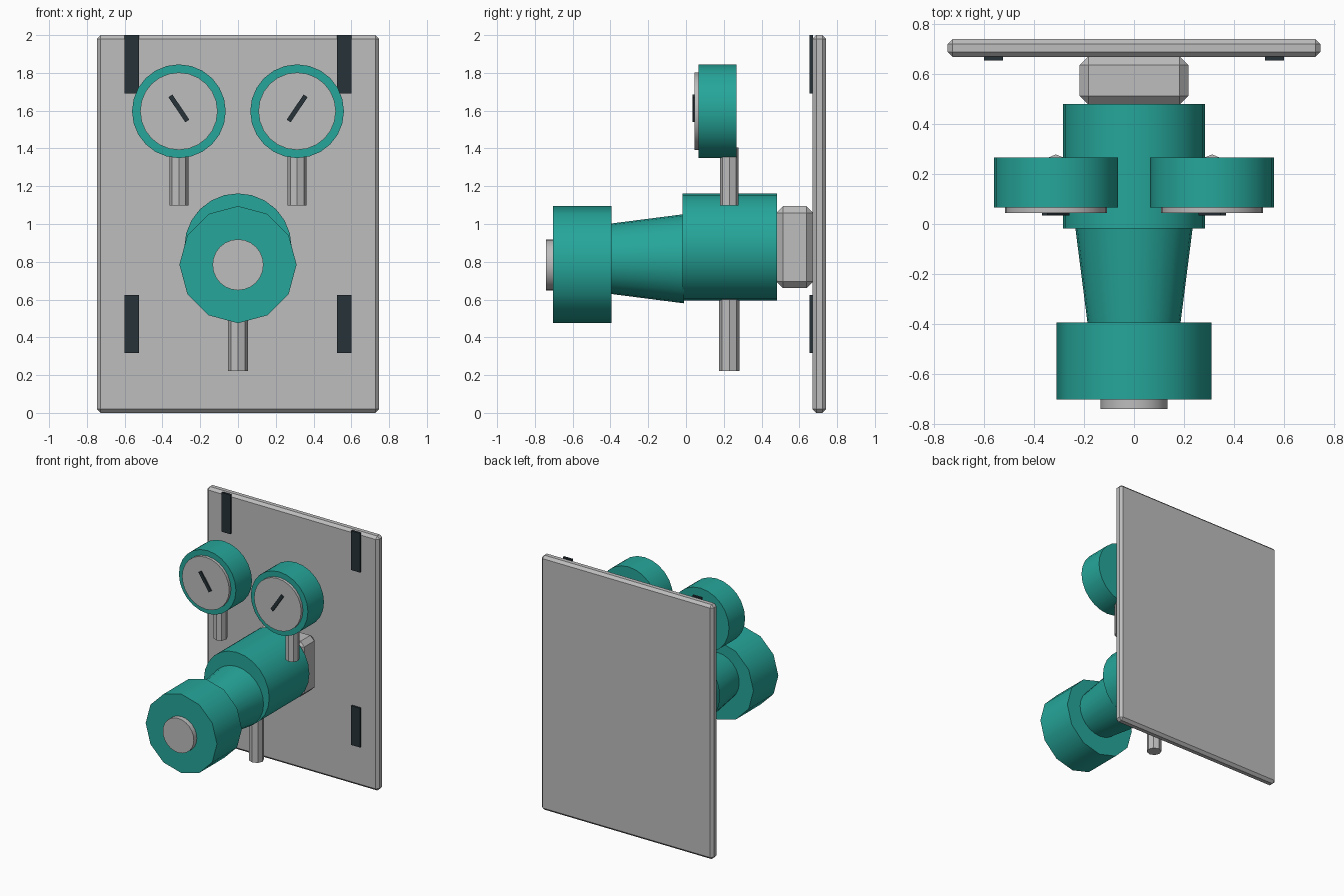
import bpy, bmesh, math
from mathutils import Matrix, Vector

if "Cube" in bpy.data.objects:
    bpy.data.objects.remove(bpy.data.objects["Cube"])


def material(name, rgb):
    m = bpy.data.materials.new(name)
    m.diffuse_color = (*rgb, 1.0)
    m.use_nodes = True
    m.node_tree.nodes["Principled BSDF"].inputs["Base Color"].default_value = m.diffuse_color
    return m


TEAL = material("teal", (0.019, 0.381, 0.323))
GREY = material("light grey", (0.509, 0.509, 0.515))
DARK = material("dark slate", (0.019, 0.032, 0.040))


def finish(name, bm, mat, smooth=False):
    mesh = bpy.data.meshes.new(name)
    bm.to_mesh(mesh)
    bm.free()
    mesh.materials.append(mat)
    ob = bpy.data.objects.new(name, mesh)
    bpy.context.collection.objects.link(ob)
    if smooth:
        bpy.ops.object.select_all(action='DESELECT')
        ob.select_set(True)
        bpy.context.view_layer.objects.active = ob
        bpy.ops.object.shade_smooth_by_angle(angle=math.radians(35))
    return ob


def box(name, lo, hi, mat, bevel=0.0, tilt=0.0):
    """Box from corner to corner, optionally chamfered and tilted about y."""
    lo, hi = Vector(lo), Vector(hi)
    bm = bmesh.new()
    bmesh.ops.create_cube(bm, size=1, matrix=Matrix.Diagonal((*(hi - lo), 1)))
    if bevel:
        bmesh.ops.bevel(bm, geom=bm.edges[:], offset=bevel, segments=1,
                        affect='EDGES', profile=0.5)
    bm.transform(Matrix.Translation((lo + hi) / 2) @ Matrix.Rotation(tilt, 4, 'Y'))
    return finish(name, bm, mat)


def drum(name, x, z, front, back, r_front, r_back, mat, sides=24):
    """Cylinder or cone lying along y."""
    bm = bmesh.new()
    bmesh.ops.create_cone(bm, cap_ends=True, segments=sides,
                          radius1=r_back, radius2=r_front, depth=back - front)
    bm.transform(Matrix.Translation((x, (front + back) / 2, z))
                 @ Matrix.Rotation(math.pi / 2, 4, 'X'))
    return finish(name, bm, mat, True)


def pipe(name, x, y, z0, z1, r):
    """Upright eight-sided pipe."""
    bm = bmesh.new()
    bmesh.ops.create_cone(bm, cap_ends=True, segments=8,
                          radius1=r, radius2=r, depth=z1 - z0)
    bm.transform(Matrix.Translation((x, y, (z0 + z1) / 2)))
    return finish(name, bm, GREY)


# wall plate and the block that carries the regulator
box("wall_plate", (-0.747, 0.67, 0.0), (0.747, 0.742, 2.0), GREY, 0.02)
box("mount_block", (-0.218, 0.479, 0.66), (0.218, 0.672, 1.094), GREY, 0.035)

# regulator body, tapered neck, knob and its cap
drum("regulator_body", 0, 0.878, -0.018, 0.481, 0.284, 0.284, TEAL)
drum("tapered_neck", 0, 0.816, -0.40, -0.01, 0.186, 0.236, TEAL)
drum("control_knob", 0, 0.785, -0.704, -0.395, 0.31, 0.31, TEAL, 12)
drum("knob_cap", 0, 0.784, -0.742, -0.70, 0.135, 0.135, GREY)
pipe("outlet_pipe", 0, 0.23, 0.222, 0.65, 0.054)

# gauges, strips: mirrored left and right
for side, s in (("left", -1), ("right", 1)):
    gx = s * 0.313
    pipe(side + "_gauge_stem", gx, 0.229, 1.097, 1.405, 0.05)
    drum(side + "_gauge_case", gx, 1.597, 0.067, 0.267, 0.248, 0.248, TEAL)
    drum(side + "_gauge_dial", gx, 1.597, 0.045, 0.08, 0.205, 0.205, GREY)
    box(side + "_gauge_needle", (gx - 0.0125, 0.034, 1.532), (gx + 0.0125, 0.047, 1.692),
        DARK, tilt=s * math.radians(34))
    for level, z in (("lower", 0.317), ("upper", 1.692)):
        box(f"{side}_{level}_strip", (s * 0.563 - 0.038, 0.655, z),
            (s * 0.563 + 0.038, 0.672, z + 0.308), DARK)
